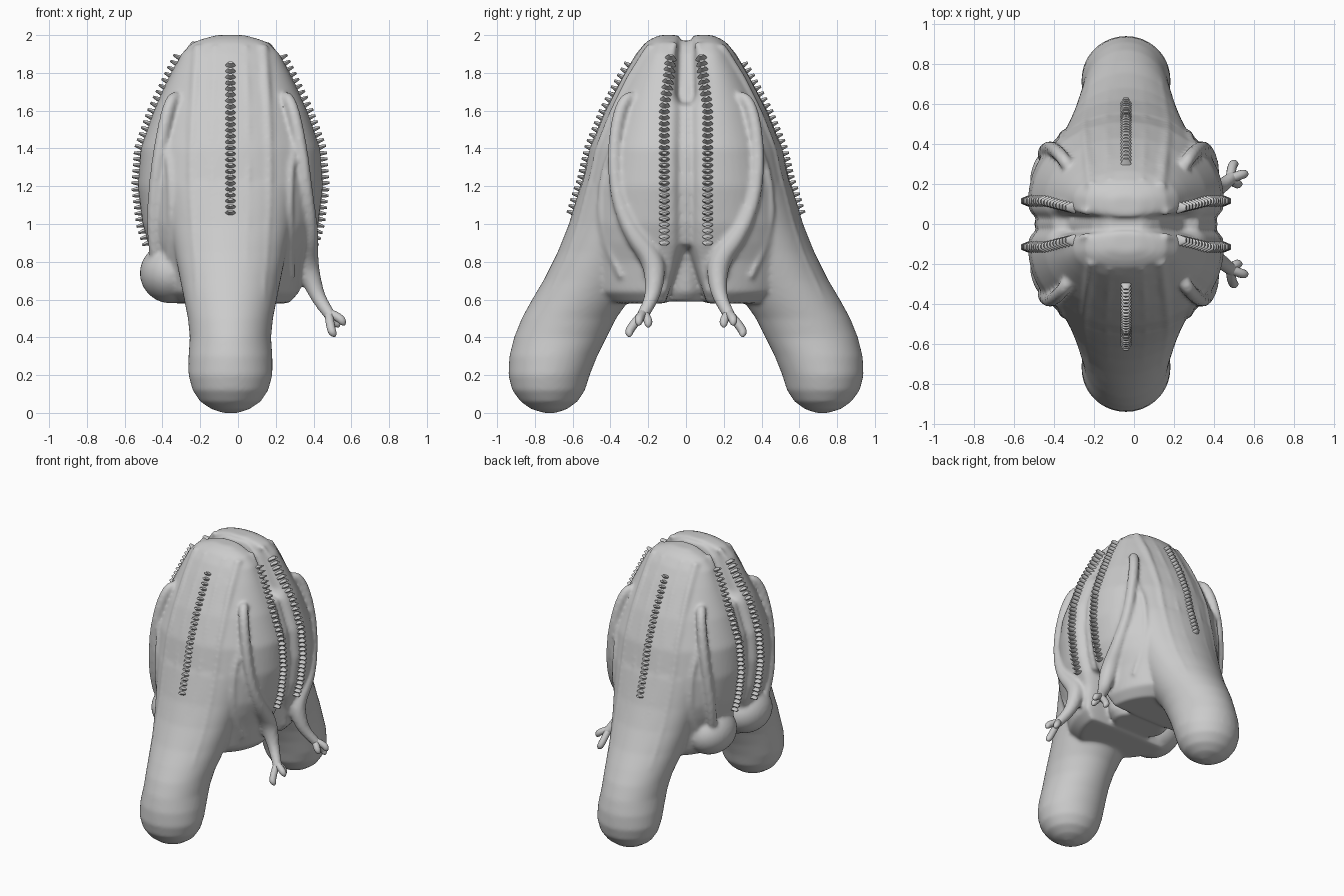
import bpy, bmesh, math
from mathutils import Vector, Matrix

cube = bpy.data.objects.get("Cube")
if cube:
    bpy.data.objects.remove(cube)

CX = -0.04     # body centre line
LOBE = 0.12    # depth of each half's widest line

grey = bpy.data.materials.new("skin grey")
grey.use_nodes = True
grey.diffuse_color = (0.6, 0.6, 0.6, 1)
grey.node_tree.nodes["Principled BSDF"].inputs["Base Color"].default_value = (0.6, 0.6, 0.6, 1)

# torso profile: height, half width, reach to the front
TORSO = [(0.58, 0.31, 0.45), (0.64, 0.365, 0.54), (0.8, 0.395, 0.585), (0.9, 0.435, 0.59),
         (1.0, 0.465, 0.585), (1.2, 0.49, 0.555), (1.4, 0.475, 0.51), (1.6, 0.405, 0.43),
         (1.8, 0.31, 0.325), (1.9, 0.26, 0.265), (1.96, 0.2, 0.215), (1.99, 0.12, 0.17), (2.0, 0.07, 0.14)]

# leg profile: height, inner reach, outer reach, half width
LEG = [(0, 0.69, 0.75, 0.04), (0.02, 0.63, 0.82, 0.1), (0.06, 0.575, 0.875, 0.16),
       (0.12, 0.535, 0.92, 0.2), (0.2, 0.51, 0.94, 0.222), (0.3, 0.47, 0.935, 0.222),
       (0.4, 0.42, 0.91, 0.215), (0.5, 0.37, 0.87, 0.225), (0.6, 0.3, 0.815, 0.245),
       (0.7, 0.25, 0.755, 0.265), (0.85, 0.2, 0.68, 0.295), (1.0, 0.16, 0.62, 0.325),
       (1.2, 0.14, 0.56, 0.35), (1.4, 0.14, 0.48, 0.32)]


def sample(table, z):
    for lo, hi in zip(table, table[1:]):
        if z <= hi[0]:
            t = max(0, (z - lo[0]) / (hi[0] - lo[0]))
            return [p + (q - p) * t for p, q in zip(lo[1:], hi[1:])]
    return table[-1][1:]


def front_y(dx, z):
    a, b = sample(TORSO, z)
    y = LOBE + (b - LOBE) * math.sqrt(max(0, 1 - (dx / a) ** 2))
    inner, outer, half = sample(LEG, z)
    if z > 1.4 or abs(dx) >= half:
        return y
    mid = (inner + outer) / 2
    return max(y, mid + (outer - mid) * math.sqrt(1 - (dx / half) ** 2))


def side_x(y, z):
    a, b = sample(TORSO, z)
    return a * math.sqrt(1 - (max(0, y - LOBE) / (b - LOBE)) ** 2)


def mesh_object(name, bm):
    bmesh.ops.recalc_face_normals(bm, faces=bm.faces)
    mesh = bpy.data.meshes.new(name)
    bm.to_mesh(mesh)
    bm.free()
    mesh.materials.append(grey)
    ob = bpy.data.objects.new(name, mesh)
    bpy.context.collection.objects.link(ob)
    return ob


def loft(name, rings):
    bm = bmesh.new()
    loops = [[bm.verts.new(p) for p in ring] for ring in rings]
    n = len(loops[0])
    for lo, hi in zip(loops, loops[1:]):
        for i in range(n):
            j = (i + 1) % n
            bm.faces.new((lo[i], lo[j], hi[j], hi[i]))
    bm.faces.new(loops[0])
    bm.faces.new(loops[-1])
    return mesh_object(name, bm)


def oval(half, y, front, back, z, back_power=1.0):
    ring = []
    for i in range(64):
        c, s = math.cos(math.tau * i / 64), math.sin(math.tau * i / 64)
        if s > 0:
            ring.append((CX + half * c, y + front * s, z))
        else:
            ring.append((CX + half * math.copysign(abs(c) ** back_power, c),
                         y - back * abs(s) ** back_power, z))
    return ring


def select(objects):
    bpy.ops.object.select_all(action='DESELECT')
    for ob in objects:
        ob.select_set(True)
    bpy.context.view_layer.objects.active = objects[0]


def tube(name, points, sx=1, sy=1):
    """Tapered tube; each point is x from the centre line, y, z, radius."""
    curve = bpy.data.curves.new(name, 'CURVE')
    curve.dimensions = '3D'
    curve.bevel_depth = 1
    curve.bevel_resolution = 4
    curve.use_fill_caps = True
    curve.resolution_u = 6
    line = curve.splines.new('NURBS')
    line.points.add(len(points) - 1)
    for p, (x, y, z, r) in zip(line.points, points):
        p.co = (CX + sx * x, sy * y, z, 1)
        p.radius = r
    line.order_u = 3
    line.use_endpoint_u = True
    curve.materials.append(grey)
    ob = bpy.data.objects.new(name, curve)
    bpy.context.collection.objects.link(ob)
    select([ob])
    bpy.ops.object.convert(target='MESH')
    return bpy.context.view_layer.objects.active


def ball(name, centre, scale):
    bm = bmesh.new()
    bmesh.ops.create_uvsphere(bm, u_segments=32, v_segments=20, radius=1)
    bmesh.ops.scale(bm, vec=scale, verts=bm.verts)
    bmesh.ops.translate(bm, vec=centre, verts=bm.verts)
    return mesh_object(name, bm)


def torso_ring(z, sy):
    a, b = sample(TORSO, z)
    # arch below, shallow slot between the crowns above
    gap = max(0, 0.88 - z) * 0.36 + min(0.035, max(0, z - 1.62) * 0.6)
    return oval(a, sy * LOBE, sy * (b - LOBE), sy * (LOBE - gap), z, 0.55)


def core_ring(z):
    inset = 0.13 if z < 0.88 else 0.03 if z < 1.64 else 0.09
    return oval(sample(TORSO, z)[0] - inset, 0, 0.13, 0.13, z)


# arms: hooked shoulder and long limb
UPPER = [(0.25, 0.22, 1.60, 0.015), (0.28, 0.27, 1.69, 0.03), (0.325, 0.345, 1.64, 0.035),
         (0.375, 0.385, 1.4, 0.035), (0.405, 0.37, 1.15, 0.035)]
HANGING = [(0.425, 0.29, 0.95, 0.045), (0.40, 0.17, 0.81, 0.065), (0.435, 0.165, 0.68, 0.05),
           (0.48, 0.19, 0.58, 0.036), (0.54, 0.24, 0.50, 0.032)]
FOLDED = [(0.41, 0.34, 0.95, 0.035), (0.39, 0.3, 0.8, 0.035), (0.36, 0.22, 0.7, 0.03)]

parts = [loft("core", [core_ring(0.59 + 1.38 * i / 60) for i in range(61)])]
for sy in (-1, 1):
    parts.append(loft("torso_half", [torso_ring(0.58 + 1.42 * i / 70, sy) for i in range(71)]))
    parts.append(loft("leg", [oval(h, sy * (p + q) / 2, (q - p) / 2, (q - p) / 2, z)
                              for z, p, q, h in LEG]))
    # folded stump low on the right side
    parts.append(ball("stump", (-0.355, sy * 0.21, 0.74), (0.165, 0.2, 0.16)))
    parts.append(tube("left_arm", UPPER + HANGING, 1, sy))
    parts.append(tube("right_arm", UPPER + FOLDED, -1, sy))
    for sx in (-1, 1):
        # long ridges down the front and back
        for dx, r, low in ((0.17, 0.03, 0.6), (0.08, 0.014, 0.7)):
            ridge = []
            for i in range(11):
                z = 1.94 - (1.94 - low) * i / 10
                x = dx * (1 + 0.2 * math.sin(math.pi * i / 10))
                ridge.append((x, front_y(x, z) - r * 0.45, z, r * (1 - 0.06 * i)))
            parts.append(tube("ridge", ridge, sx, sy))
        # skin fold on the flank
        parts.append(tube("fold", [(side_x(y, z) - 0.006, y, z, 0.02) for y, z in
                                   ((0.33, 1.52), (0.40, 1.38), (0.45, 1.2), (0.45, 0.95), (0.34, 0.72))],
                          sx, sy))
        # crest under the spines, from the crown down
        parts.append(tube("crest", [(side_x(y, z) - 0.012, y, z, 0.02) for y, z in
                                    ((0.06, 1.96), (0.09, 1.85), (0.11, 1.7), (0.115, 1.4), (0.115, 0.9))],
                          sx, sy))

# fuse the torso, limbs and folds into one skin
select(parts)
bpy.ops.object.join()
body = bpy.context.view_layer.objects.active
body.name = "body"
remesh = body.modifiers.new("fuse", 'REMESH')
remesh.mode = 'VOXEL'
remesh.voxel_size = 0.012
soften = body.modifiers.new("soften", 'SMOOTH')
soften.factor = 0.5
soften.iterations = 8
for mod in ("fuse", "soften"):
    bpy.ops.object.modifier_apply(modifier=mod)
smooth = [body]

# fingers on the hanging left arms
for sy, side in ((-1, "front"), (1, "back")):
    for x, y, z in ((0.55, 0.30, 0.41), (0.60, 0.25, 0.47), (0.57, 0.20, 0.46)):
        smooth.append(tube(side + "_finger", [(0.52, 0.225, 0.53, 0.022), (x - 0.02, y, z + 0.035, 0.025),
                                              (x, y, z, 0.018), (x, y, z - 0.008, 0.004)], 1, sy))


# rows of flattened spines
def spine_row(name, place, top, low, count, length):
    bm = bmesh.new()
    for i in range(count):
        z = top + (low - top) * i / (count - 1)
        p, q = Vector(place(z + 0.01)), Vector(place(z - 0.01))
        along = (p - q).normalized()
        out = Vector((p.x - CX, 0, 0)) if abs(p.x - CX) > 0.01 else Vector((0, p.y, 0))
        out = (out - along * out.dot(along)).normalized()
        across = along.cross(out)
        frame = Matrix((across, along, out)).transposed().to_4x4()
        frame.translation = (p + q) / 2 + out * (length / 2 - 0.015)
        bmesh.ops.create_cone(bm, cap_ends=True, segments=12, radius1=1, radius2=0.4, depth=length,
                              matrix=frame @ Matrix.Diagonal((0.034, 0.016, 1, 1)))
    smooth.append(mesh_object(name, bm))


for sy, end in ((-1, "front"), (1, "back")):
    spine_row(end + "_spines", lambda z: (CX, sy * front_y(0, z), z), 1.84, 1.06, 26, 0.045)
    for sx, side in ((-1, "right"), (1, "left")):
        def flank(z):
            y = min(0.115, 0.08 + (1.9 - z) * 0.12)
            return CX + sx * side_x(y, z), sy * y, z
        spine_row(end + "_" + side + "_spines", flank, 1.88, 0.9, 32, 0.05)

select(smooth)
bpy.ops.object.shade_smooth_by_angle(angle=math.radians(45))
